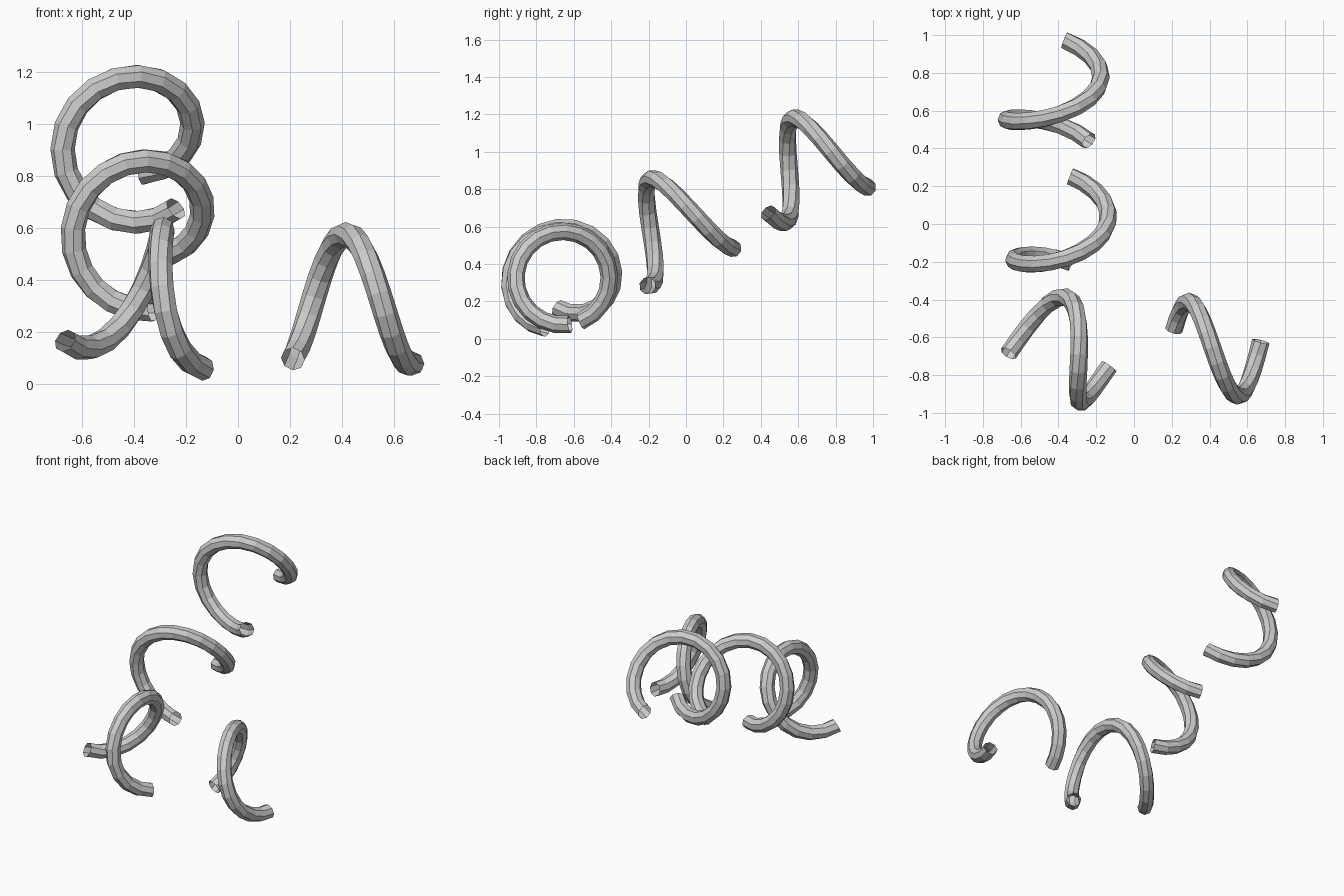
import bpy, bmesh, math
from mathutils import Vector

if "Cube" in bpy.data.objects:
    bpy.data.objects.remove(bpy.data.objects["Cube"])

TUBE_RADIUS = 0.047
SIDES = 8
STEPS = 20

grey = bpy.data.materials.new("plain_grey")
grey.diffuse_color = (0.6, 0.6, 0.6, 1)
grey.use_nodes = True
grey.node_tree.nodes["Principled BSDF"].inputs["Base Color"].default_value = grey.diffuse_color


def coil(name, centre, rise, u, v, start, end):
    """Open tube swept along a helix; rise is the travel per half turn,
    u and v span the circle, start and end are angles in degrees."""
    c, u, v = Vector(centre), Vector(u), Vector(v)
    b = Vector(rise) / math.pi
    bm = bmesh.new()
    rings = []
    for i in range(STEPS + 1):
        a = math.radians(start + (end - start) * i / STEPS)
        radial = u * math.cos(a) + v * math.sin(a)
        point = c + b * a + radial
        tangent = (b - u * math.sin(a) + v * math.cos(a)).normalized()
        n = (radial - tangent * radial.dot(tangent)).normalized()
        m = tangent.cross(n)
        ring = []
        for k in range(SIDES):
            w = math.tau * k / SIDES
            ring.append(bm.verts.new(point + TUBE_RADIUS * (n * math.cos(w) + m * math.sin(w))))
        rings.append(ring)
    # tube walls, both ends left open
    for r, s in zip(rings, rings[1:]):
        for k in range(SIDES):
            j = (k + 1) % SIDES
            bm.faces.new((r[k], r[j], s[j], s[k]))
    mesh = bpy.data.meshes.new(name)
    bm.to_mesh(mesh)
    bm.free()
    mesh.materials.append(grey)
    obj = bpy.data.objects.new(name, mesh)
    bpy.context.collection.objects.link(obj)


# two coils running back to front, tilted downwards
coil("back_coil", (-0.425, 0.782, 0.995), (0, -0.23, -0.094),
     (0.25, 0, 0), (0, -0.095, 0.232), -77, 318)
coil("middle_coil", (-0.386, 0.04, 0.67), (0, -0.228, -0.10),
     (0.25, 0, 0), (0, -0.115, 0.235), -79, 283)
# two coils running left to right
coil("front_left_coil", (-0.445, -0.629, 0.366), (0.24, -0.072, -0.04),
     (0.082, 0.243, 0), (0.035, 0, 0.25), -115, 266)
coil("front_right_coil", (0.301, -0.66, 0.325), (0.238, 0, 0),
     (-0.011, 0.25, 0), (-0.003, 0, 0.25), -67, 279)
